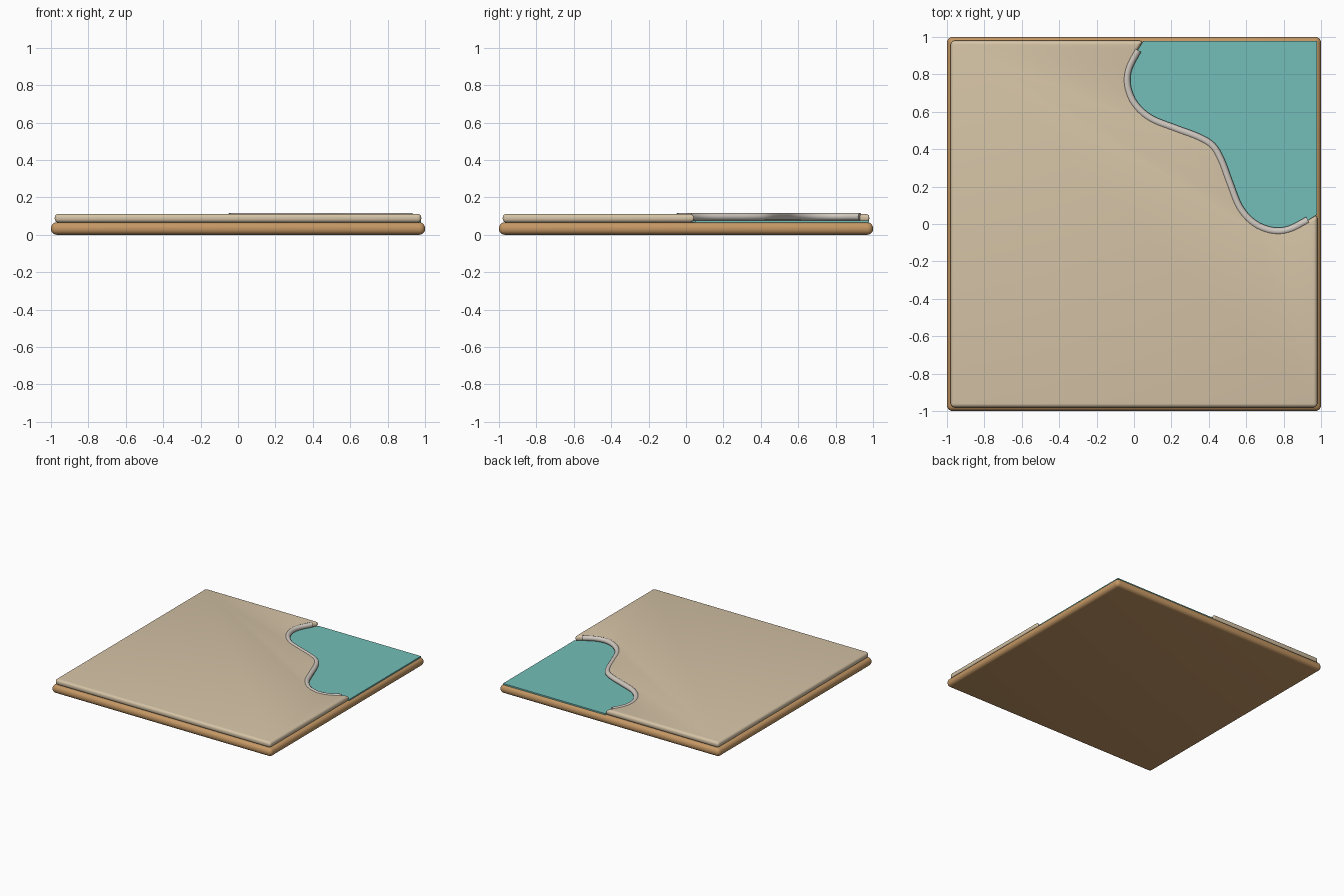
import bpy, bmesh, math
from mathutils import Vector

if "Cube" in bpy.data.objects:
    bpy.data.objects.remove(bpy.data.objects["Cube"])


def material(name, rgb):
    m = bpy.data.materials.new(name)
    lin = [((c / 255 + 0.055) / 1.055) ** 2.4 for c in rgb]
    m.diffuse_color = (*lin, 1)
    m.use_nodes = True
    m.node_tree.nodes["Principled BSDF"].inputs["Base Color"].default_value = m.diffuse_color
    return m


wood = material("wood brown", (196, 151, 100))
sand = material("sand tan", (213, 195, 166))
teal = material("water teal", (115, 191, 184))
stone = material("stone grey", (208, 200, 192))


def finish(ob, mat, bevel=0.0, segs=5):
    ob.data.materials.append(mat)
    bpy.ops.object.select_all(action='DESELECT')
    ob.select_set(True)
    bpy.context.view_layer.objects.active = ob
    if bevel:
        b = ob.modifiers.new("round", 'BEVEL')
        b.width = bevel
        b.segments = segs
        b.limit_method = 'ANGLE'
        b.angle_limit = math.radians(30)
        b.use_clamp_overlap = False
        bpy.ops.object.modifier_apply(modifier=b.name)
    bpy.ops.object.shade_smooth_by_angle(angle=math.radians(35))


def slab(name, outline, z0, z1, mat, bevel=0.0):
    """Extrude a counter-clockwise outline between two heights."""
    bm = bmesh.new()
    low = [bm.verts.new((x, y, z0)) for x, y in outline]
    top = [bm.verts.new((x, y, z1)) for x, y in outline]
    bm.faces.new(top)
    bm.faces.new(low[::-1])
    n = len(outline)
    for i in range(n):
        j = (i + 1) % n
        bm.faces.new((low[i], low[j], top[j], top[i]))
    me = bpy.data.meshes.new(name)
    bm.to_mesh(me)
    bm.free()
    ob = bpy.data.objects.new(name, me)
    bpy.context.collection.objects.link(ob)
    finish(ob, mat, bevel)


def smooth_path(pts, steps=5):
    """Catmull-Rom curve through the points."""
    p = [Vector(q) for q in pts]
    p = [2 * p[0] - p[1]] + p + [2 * p[-1] - p[-2]]
    out = []
    for a, b, c, d in zip(p, p[1:], p[2:], p[3:]):
        for s in range(steps):
            t = s / steps
            out.append(0.5 * (2 * b + (c - a) * t + (2 * a - 5 * b + 4 * c - d) * t * t
                              + (3 * b - a - 3 * c + d) * t ** 3))
    return out + [p[-2]]


# Shoreline: half of it, mirrored across the diagonal
half = [(0.02, 0.93), (-0.03, 0.83), (-0.037, 0.74), (0.0, 0.645), (0.085, 0.565),
        (0.22, 0.51), (0.34, 0.465)]
shore = smooth_path(half + [(0.418, 0.418)] + [(y, x) for x, y in half[::-1]])
line = [(v.x, v.y) for v in shore]

# Wooden base
slab("base_board", [(-1, -1), (1, -1), (1, 1), (-1, 1)], 0, 0.066, wood, 0.03)

# Ground with the pond corner cut away
E = 0.98
slab("ground", [(-E, -E), (E, -E), (E, 0.05)] + line[::-1] + [(0.05, E), (-E, E)],
     0.065, 0.112, sand, 0.02)

# Pond water
W = 0.978
slab("pond_water", line + [(W, 0.05), (W, W), (0.05, W)], 0.06, 0.076, teal)

# Rounded stone edging along the shoreline
cu = bpy.data.curves.new("pond_edging", 'CURVE')
cu.dimensions = '3D'
cu.bevel_depth = 0.02
cu.bevel_resolution = 4
cu.use_fill_caps = True
sp = cu.splines.new('POLY')
sp.points.add(len(line) - 1)
for pt, (x, y) in zip(sp.points, line):
    pt.co = (x, y, 0.097, 1)
rim = bpy.data.objects.new("pond_edging", cu)
bpy.context.collection.objects.link(rim)
bpy.ops.object.select_all(action='DESELECT')
rim.select_set(True)
bpy.context.view_layer.objects.active = rim
bpy.ops.object.convert(target='MESH')
finish(bpy.context.view_layer.objects.active, stone)
